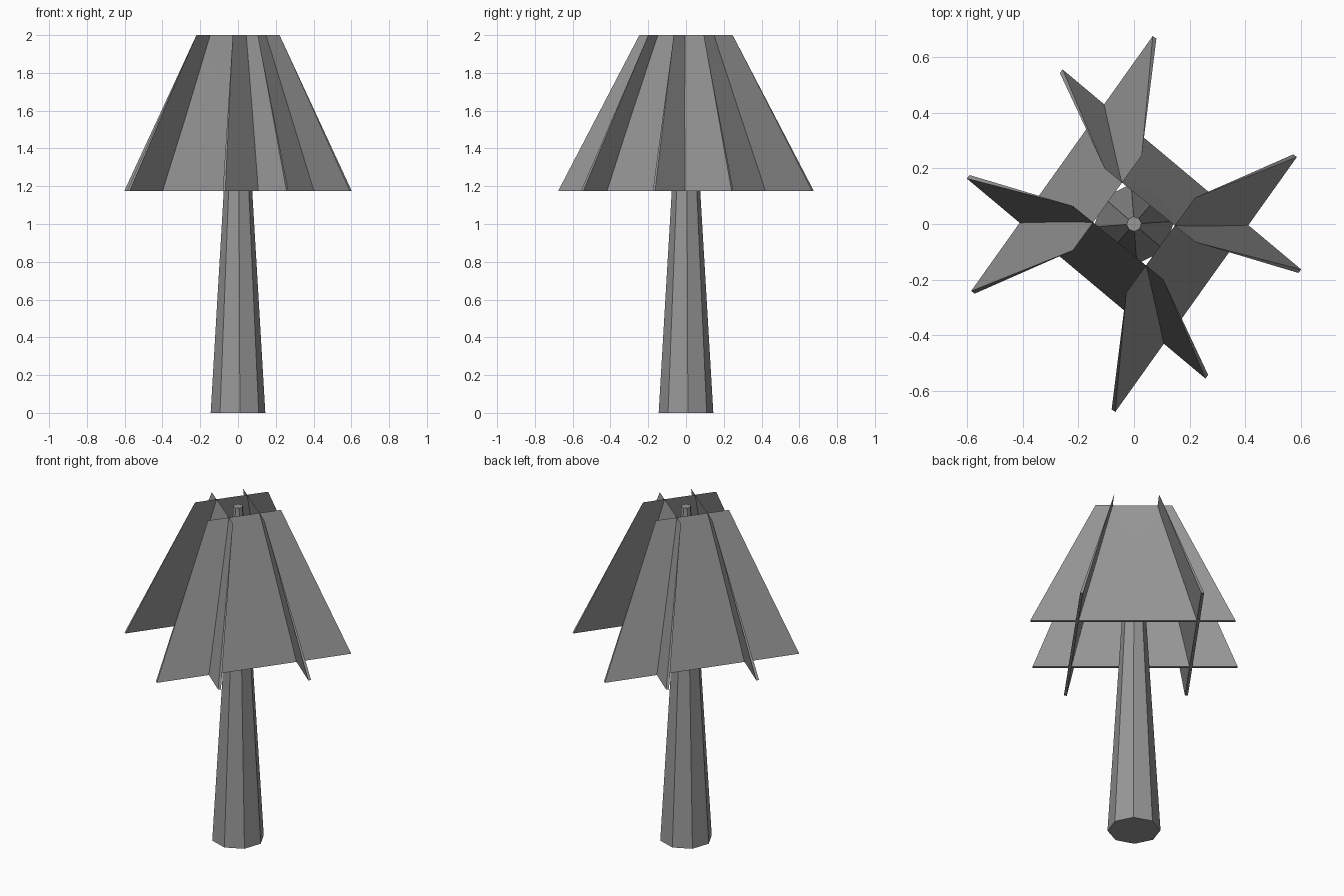
import bpy, bmesh
from math import radians
from mathutils import Vector, Matrix

if "Cube" in bpy.data.objects:
    bpy.data.objects.remove(bpy.data.objects["Cube"])

# Dark grey shared by every part
grey = bpy.data.materials.new("dark_grey")
grey.diffuse_color = (0.31, 0.31, 0.31, 1)
grey.use_nodes = True
grey.node_tree.nodes["Principled BSDF"].inputs["Base Color"].default_value = grey.diffuse_color

# Tapered eight-sided trunk running up through the foliage
bpy.ops.mesh.primitive_cone_add(vertices=8, radius1=0.145, radius2=0.027, depth=2.0, location=(0, 0, 1))
trunk = bpy.context.object
trunk.name = "trunk"
trunk.data.transform(Matrix.Rotation(radians(4), 4, 'Z'))
trunk.data.materials.append(grey)

Z_LOW, Z_TOP, THICK = 1.175, 2.0, 0.016


def panel(name, b0, b1, t0, t1, turn):
    """Thin leaning trapezoid wedge, sharp at the top edge, turned about z."""
    edge = Vector((b1[0] - b0[0], b1[1] - b0[1], 0)).normalized()
    off = Vector((edge.y, -edge.x, 0)) * THICK / 2
    low0, low1 = Vector((*b0, Z_LOW)), Vector((*b1, Z_LOW))
    bm = bmesh.new()
    o0, o1, i0, i1 = (bm.verts.new(p) for p in (low0 + off, low1 + off, low0 - off, low1 - off))
    top0, top1 = bm.verts.new((*t0, Z_TOP)), bm.verts.new((*t1, Z_TOP))
    for face in ((o0, o1, top1, top0), (i1, i0, top0, top1), (o1, o0, i0, i1),
                 (o0, top0, i0), (o1, i1, top1)):
        bm.faces.new(face)
    bmesh.ops.recalc_face_normals(bm, faces=bm.faces)
    bm.transform(Matrix.Rotation(turn, 4, 'Z'))
    mesh = bpy.data.meshes.new(name)
    bm.to_mesh(mesh)
    bm.free()
    mesh.materials.append(grey)
    bpy.context.collection.objects.link(bpy.data.objects.new(name, mesh))


# Two crossing pairs of foliage boards, each pair opposite about the trunk
for side, turn in (("front", 0), ("back", radians(180))):
    panel(f"foliage_wide_{side}", (-0.074, -0.672), (0.58, 0.246), (-0.028, -0.247), (0.22, 0.095), turn)
    panel(f"foliage_narrow_{side}", (-0.597, 0.17), (0.262, -0.55), (-0.22, 0.065), (0.106, -0.2), turn)
